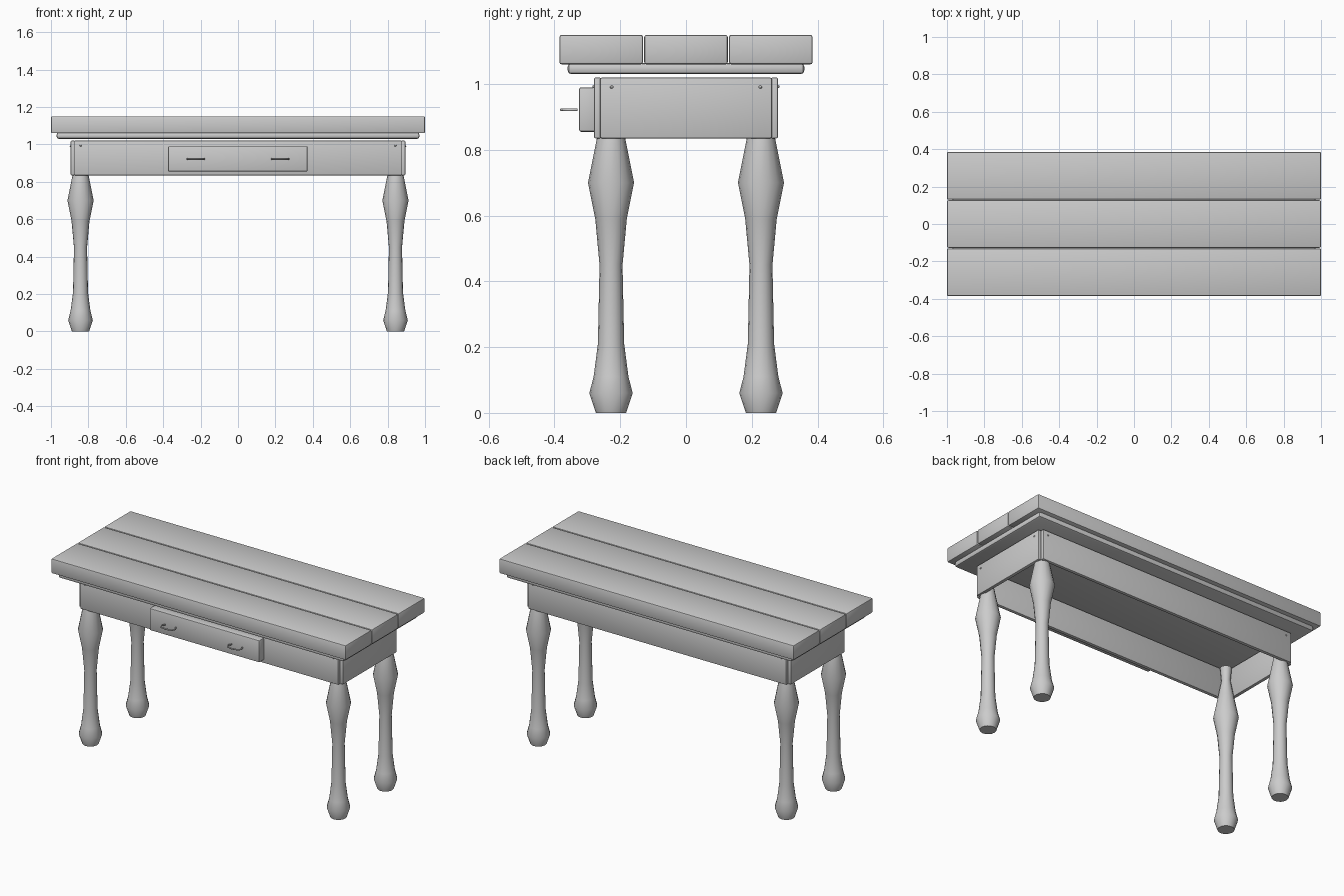
import bpy, bmesh, math
from mathutils import Vector

if "Cube" in bpy.data.objects:
    bpy.data.objects.remove(bpy.data.objects["Cube"])


def add_object(name, bm):
    mesh = bpy.data.meshes.new(name)
    bmesh.ops.recalc_face_normals(bm, faces=bm.faces[:])
    bm.to_mesh(mesh)
    bm.free()
    ob = bpy.data.objects.new(name, mesh)
    bpy.context.collection.objects.link(ob)
    return ob


def smooth(ob, angle=40):
    bpy.ops.object.select_all(action='DESELECT')
    ob.select_set(True)
    bpy.context.view_layer.objects.active = ob
    bpy.ops.object.shade_smooth_by_angle(angle=math.radians(angle))


def box(name, lo, hi, bevel=0.006):
    lo, hi = Vector(lo), Vector(hi)
    bm = bmesh.new()
    bmesh.ops.create_cube(bm, size=1)
    for v in bm.verts:
        v.co = (lo + hi) / 2 + v.co * (hi - lo)
    bmesh.ops.bevel(bm, geom=bm.edges[:], offset=bevel, segments=2,
                    profile=0.5, affect='EDGES')
    ob = add_object(name, bm)
    smooth(ob)
    return ob


def lathe(name, profile, centre, sides=16):
    bm = bmesh.new()
    rings = [[bm.verts.new((centre[0] + r * math.cos(2 * math.pi * i / sides),
                            centre[1] + r * math.sin(2 * math.pi * i / sides), z))
              for i in range(sides)] for r, z in profile]
    for a, b in zip(rings, rings[1:]):
        for i in range(sides):
            j = (i + 1) % sides
            bm.faces.new((a[i], a[j], b[j], b[i]))
    bm.faces.new(rings[0])
    bm.faces.new(rings[-1])
    ob = add_object(name, bm)
    smooth(ob)


def nail(name, pos):
    bm = bmesh.new()
    bmesh.ops.create_uvsphere(bm, u_segments=8, v_segments=6, radius=0.005)
    bmesh.ops.translate(bm, vec=pos, verts=bm.verts[:])
    smooth(add_object(name, bm))


# Table top planks and the slab beneath them
for i, (y0, y1) in enumerate([(-0.385, -0.131), (-0.127, 0.127), (0.131, 0.385)]):
    box(f"top_plank_{i + 1}", (-1, y0, 1.06), (1, y1, 1.15), 0.007)
box("under_top", (-0.97, -0.36, 1.03), (0.97, 0.36, 1.064), 0.012)

# Apron boards, with open notches at the corners
for s, side in ((-1, "front"), (1, "back")):
    ys = sorted((s * 0.258, s * 0.28))
    box(f"{side}_apron", (-0.877, ys[0], 0.835), (0.877, ys[1], 1.02), 0.005)
for s, side in ((-1, "left"), (1, "right")):
    xs = sorted((s * 0.873, s * 0.895))
    box(f"{side}_apron", (xs[0], -0.261, 0.835), (xs[1], 0.261, 1.02), 0.005)

# Turned legs and the nail heads above them
LEG = [(0.046, 0), (0.066, 0.06), (0.053, 0.11), (0.040, 0.21), (0.035, 0.45),
       (0.048, 0.59), (0.070, 0.70), (0.044, 0.83), (0.025, 0.93), (0.032, 1.01)]
for sx, xn in ((-1, "left"), (1, "right")):
    for sy, yn in ((-1, "front"), (1, "back")):
        lathe(f"{yn}_{xn}_leg", LEG, (sx * 0.842, sy * 0.228))
        nail(f"{yn}_{xn}_nail", (sx * 0.842, sy * 0.28, 0.993))
        nail(f"{yn}_{xn}_end_nail", (sx * 0.895, sy * 0.226, 0.991))

# Drawer front
box("drawer_front", (-0.374, -0.325, 0.855), (0.372, -0.27, 0.99), 0.006)

# Curved drawer handles
PATH = [(-0.036, -0.332), (-0.046, -0.352), (-0.036, -0.372), (0, -0.379),
        (0.036, -0.372), (0.046, -0.352), (0.036, -0.332)]
for s, side in ((-1, "left"), (1, "right")):
    curve = bpy.data.curves.new(f"{side}_handle", 'CURVE')
    curve.dimensions = '3D'
    curve.bevel_depth = 0.0045
    curve.bevel_resolution = 2
    curve.use_fill_caps = True
    spline = curve.splines.new('POLY')
    spline.points.add(len(PATH) - 1)
    for p, (x, y) in zip(spline.points, PATH):
        p.co = (s * 0.226 + x, y, 0.922, 1)
    ob = bpy.data.objects.new(f"{side}_handle", curve)
    bpy.context.collection.objects.link(ob)
